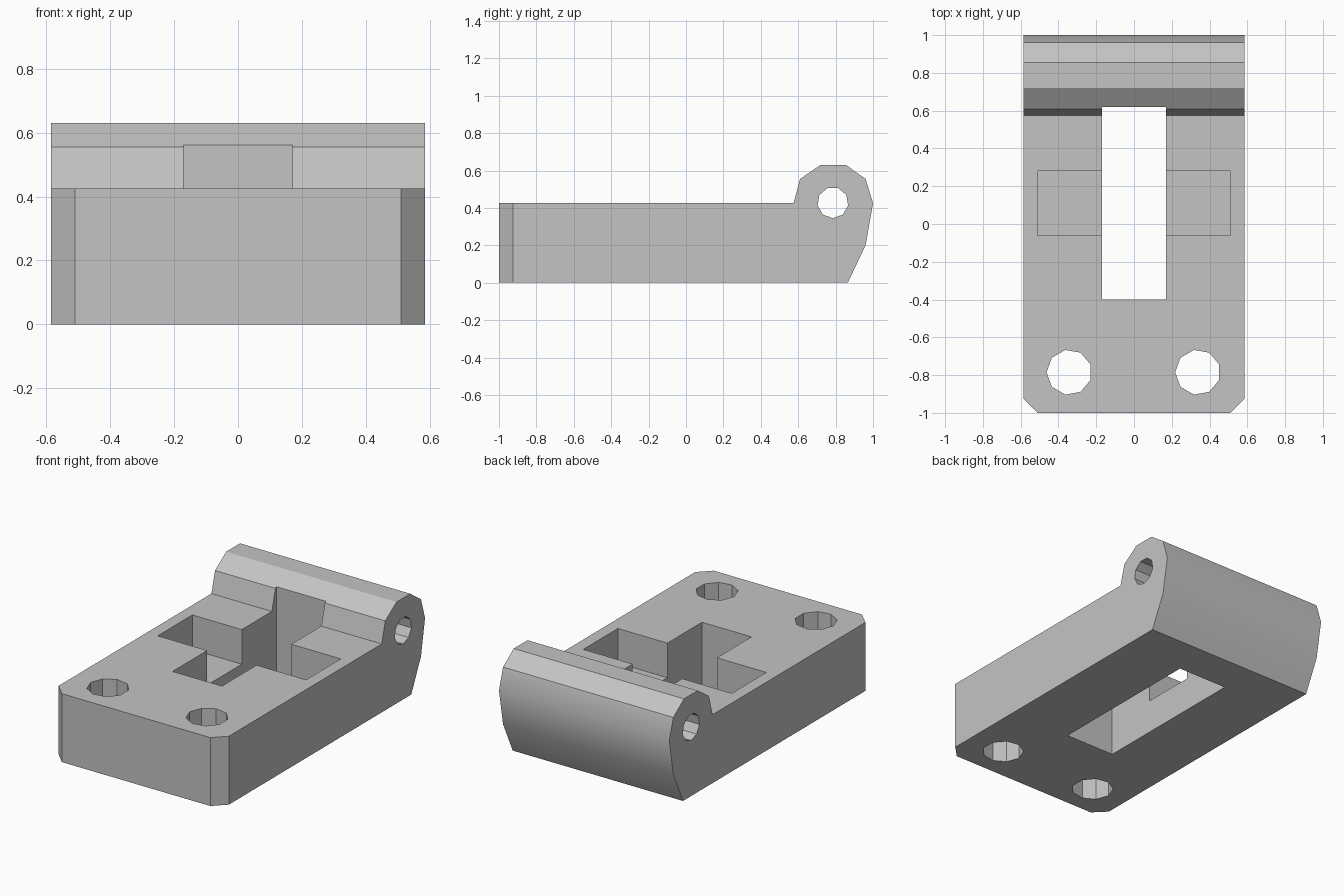
import bpy, bmesh, math
from mathutils import Vector

cube = bpy.data.objects.get("Cube")
if cube:
    bpy.data.objects.remove(cube, do_unlink=True)

HALF_W, DECK = 0.585, 0.425

grey = bpy.data.materials.new("plain grey")
grey.use_nodes = True
colour = (0.55, 0.55, 0.55, 1)
grey.diffuse_color = colour
grey.node_tree.nodes["Principled BSDF"].inputs["Base Color"].default_value = colour


def prism(name, points, direction, bevel=0):
    """Extrude a planar outline; optionally chamfer its upright front edges."""
    bm = bmesh.new()
    face = bm.faces.new([bm.verts.new(p) for p in points])
    geom = bmesh.ops.extrude_face_region(bm, geom=[face])["geom"]
    verts = [v for v in geom if isinstance(v, bmesh.types.BMVert)]
    bmesh.ops.translate(bm, verts=verts, vec=Vector(direction))
    bmesh.ops.recalc_face_normals(bm, faces=bm.faces)
    if bevel:
        front = [e for e in bm.edges if all(v.co.y < -0.99 for v in e.verts)
                 and abs(e.verts[0].co.z - e.verts[1].co.z) > 0.1]
        bmesh.ops.bevel(bm, geom=front, offset=bevel, segments=1, affect='EDGES')
    mesh = bpy.data.meshes.new(name)
    bm.to_mesh(mesh)
    bm.free()
    mesh.materials.append(grey)
    obj = bpy.data.objects.new(name, mesh)
    bpy.context.collection.objects.link(obj)
    return obj


def box(name, x, y0, y1, z0, z1):
    return prism(name, [(-x, y0, z0), (x, y0, z0), (x, y1, z0), (-x, y1, z0)],
                 (0, 0, z1 - z0))


def ring(radius, start, sides=9):
    angles = [start + math.tau * i / sides for i in range(sides)]
    return [(radius * math.cos(a), radius * math.sin(a)) for a in angles]


def cut(target, cutter):
    cutter.hide_render = True
    mod = target.modifiers.new(cutter.name, 'BOOLEAN')
    mod.operation, mod.solver, mod.object = 'DIFFERENCE', 'EXACT', cutter
    bpy.context.view_layer.objects.active = target
    bpy.ops.object.modifier_apply(modifier=mod.name)
    bpy.data.objects.remove(cutter, do_unlink=True)


# Block with a raised hinge barrel at the back
side = [(-1, 0), (0.865, 0), (0.96, 0.2), (1, DECK), (0.96, 0.555),
        (0.855, 0.63), (0.72, 0.63), (0.61, 0.555), (0.575, DECK), (-1, DECK)]
block = prism("hinge_block", [(-HALF_W, y, z) for y, z in side],
              (2 * HALF_W, 0, 0), bevel=0.075)

# Long slot through the block and shallow cross pocket
cut(block, box("slot_cutter", 0.17, -0.4, 0.62, -0.1, 0.8))
cut(block, box("pocket_cutter", 0.51, -0.06, 0.28, 0.21, 0.8))

# Two screw holes
for x in (-0.343, 0.338):
    points = [(x + a, -0.785 + b, -0.1) for a, b in ring(0.12, math.pi)]
    cut(block, prism("screw_hole_cutter", points, (0, 0, 0.8)))

# Pin hole across the barrel
points = [(-0.8, 0.785 + a, 0.428 + b) for a, b in ring(0.083, -math.pi / 2)]
cut(block, prism("pin_hole_cutter", points, (1.6, 0, 0)))

# Smooth only the gently curved back
bpy.ops.object.select_all(action='DESELECT')
block.select_set(True)
bpy.context.view_layer.objects.active = block
bpy.ops.object.shade_smooth_by_angle(angle=math.radians(30))
